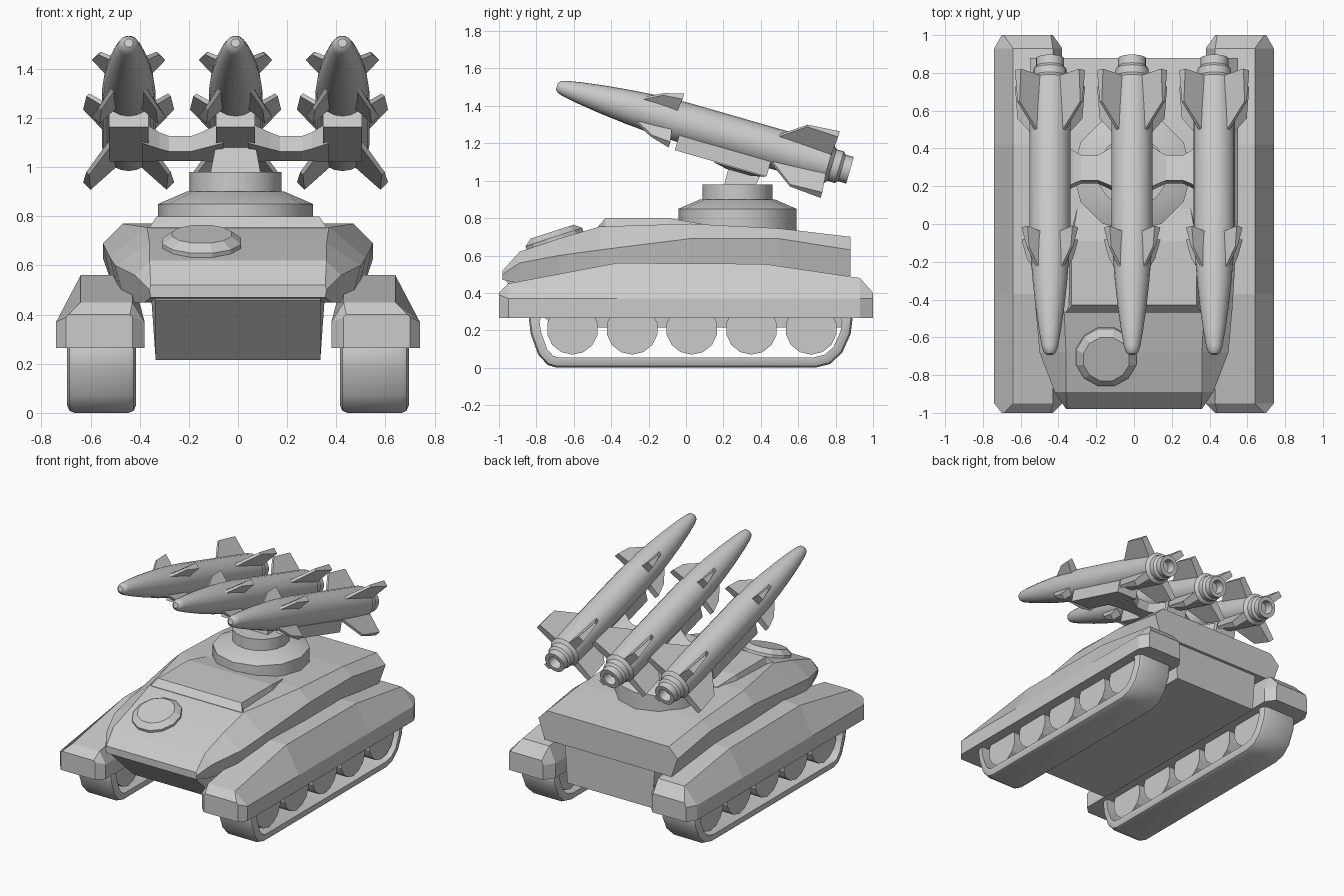
import bpy, math
from mathutils import Vector

if "Cube" in bpy.data.objects:
    bpy.data.objects.remove(bpy.data.objects["Cube"], do_unlink=True)

grey = bpy.data.materials.new("plain grey")
grey.use_nodes = True
COLOR = (0.6, 0.6, 0.6, 1)
grey.diffuse_color = COLOR
grey.node_tree.nodes["Principled BSDF"].inputs["Base Color"].default_value = COLOR


def loft(name, rings, closed=False, smooth=None, loc=(0, 0, 0), tilt=0):
    """Skin a row of equal-sized point rings; closed joins the last to the first."""
    n, m = len(rings[0]), len(rings)
    verts = [p for r in rings for p in r]
    faces = [(i * n + j, i * n + (j + 1) % n,
              (i + 1) % m * n + (j + 1) % n, (i + 1) % m * n + j)
             for i in range(m if closed else m - 1) for j in range(n)]
    if not closed:
        faces += [tuple(range(n))[::-1], tuple(range((m - 1) * n, m * n))]
    mesh = bpy.data.meshes.new(name)
    mesh.from_pydata(verts, [], faces)
    mesh.materials.append(grey)
    ob = bpy.data.objects.new(name, mesh)
    bpy.context.collection.objects.link(ob)
    ob.location = loc
    ob.rotation_euler.x = math.radians(tilt)
    # Face all normals outward
    bpy.ops.object.select_all(action='DESELECT')
    bpy.context.view_layer.objects.active = ob
    ob.select_set(True)
    bpy.ops.object.mode_set(mode='EDIT')
    bpy.ops.mesh.select_all(action='SELECT')
    bpy.ops.mesh.normals_make_consistent(inside=False)
    bpy.ops.object.mode_set(mode='OBJECT')
    if smooth:
        bpy.ops.object.shade_smooth_by_angle(angle=math.radians(smooth))
    return ob


def lathe(name, profile, sides, axis, smooth=None, phase=0, **place):
    """Turn (radius, distance) pairs around the x, y or z axis."""
    rings = []
    for r, d in profile:
        ring = []
        for k in range(sides):
            a = 2 * math.pi * (k + phase) / sides
            c, s = r * math.cos(a), r * math.sin(a)
            ring.append({"x": (d, c, s), "y": (c, d, s), "z": (c, s, d)}[axis])
        rings.append(ring)
    return loft(name, rings, smooth=smooth, **place)


def mirrored(half, y):
    """Full cross-section at y from the right half, listed bottom to top."""
    return [(x, y, z) for x, z in half] + [(-x, y, z) for x, z in reversed(half)]


# Upper hull: y, bottom, widest edge, shoulder
stations = [
    (-0.98, (0.355, 0.47), (0.36, 0.50), (0.355, 0.52)),
    (-0.89, (0.38, 0.45), (0.42, 0.56), (0.36, 0.62)),
    (-0.68, (0.46, 0.45), (0.50, 0.60), (0.36, 0.69)),
    (-0.46, (0.48, 0.45), (0.52, 0.63), (0.37, 0.755)),
    (0.02, (0.50, 0.46), (0.55, 0.69), (0.47, 0.77)),
    (0.50, (0.50, 0.48), (0.55, 0.69), (0.48, 0.745)),
    (0.88, (0.50, 0.49), (0.55, 0.63), (0.48, 0.70)),
]
loft("upper_hull", [mirrored(s[1:], s[0]) for s in stations])

# Lower hull with a raked bow
loft("lower_hull", [mirrored([(0.335, zb), (0.355, 0.50)], y)
                    for y, zb in ((-0.96, 0.46), (-0.70, 0.215), (0.86, 0.215))])

# Raised roof plate
loft("roof_plate", [mirrored([(w + 0.03, 0.70), (w, z)], y)
                    for y, w, z in ((-0.47, 0.36, 0.755), (-0.43, 0.33, 0.80),
                                    (-0.09, 0.33, 0.80), (0.08, 0.30, 0.77))])

# Round driver's hatch lying on the glacis
lathe("hatch", [(0.165, -0.02), (0.165, 0.02), (0.125, 0.05)], 12, "z",
      phase=0.5, loc=(-0.147, -0.70, 0.68), tilt=18)

# Fenders: y, inner x, outer x, crease z, top inner x, top outer x, top z
fender = [
    (-1.00, 0.43, 0.70, 0.39, 0.44, 0.69, 0.40),
    (-0.95, 0.38, 0.74, 0.37, 0.43, 0.64, 0.45),
    (-0.37, 0.38, 0.74, 0.37, 0.43, 0.64, 0.56),
    (0.42, 0.38, 0.74, 0.37, 0.43, 0.64, 0.555),
    (0.93, 0.38, 0.74, 0.37, 0.43, 0.64, 0.48),
    (1.00, 0.43, 0.70, 0.37, 0.44, 0.69, 0.40),
]

# Track path, seen from the side
path = [Vector(p) for p in (
    (-0.69, 0), (0.69, 0), (0.77, 0.02), (0.835, 0.08), (0.88, 0.18), (0.89, 0.26),
    (0.86, 0.32), (-0.81, 0.32), (-0.84, 0.26), (-0.83, 0.18), (-0.79, 0.07), (-0.74, 0.015))]


def track_ring(i, sign):
    """Chamfered band section at one path point, mitred at the corner."""
    a = (path[i] - path[i - 1]).normalized()
    b = (path[(i + 1) % len(path)] - path[i]).normalized()
    n = Vector((-a.y - b.y, a.x + b.x)).normalized()
    n /= n.dot(Vector((-a.y, a.x)))
    section = ((0.415, 0.055), (0.415, 0.03), (0.425, 0.008), (0.445, 0),
               (0.665, 0), (0.685, 0.008), (0.695, 0.03), (0.695, 0.055))
    return [(sign * x, *(path[i] + n * d)) for x, d in section]


for side, sign in (("left", 1), ("right", -1)):
    loft(side + "_fender", [[(sign * x, y, z) for x, z in (
        (xi, 0.265), (xo, 0.265), (xo, zc), (to, zt), (ti, zt), (xi, zc))]
        for y, xi, xo, zc, ti, to, zt in fender])
    loft(side + "_track", [track_ring(i, sign) for i in range(len(path))],
         closed=True, smooth=35)
    for k in range(5):
        lathe(f"{side}_wheel_{k + 1}", [(0.138, -0.11), (0.138, 0.11)], 14, "x",
              phase=0.5, loc=(sign * 0.555, -0.607 + 0.319 * k, 0.208))

# Turntable
MID = -0.01
lathe("turntable", [(0.315, 0.70), (0.315, 0.85), (0.20, 0.90)], 12, "z", 35,
      loc=(MID, 0.275, 0))
lathe("turntable_drum", [(0.187, 0.88), (0.187, 0.98)], 16, "z", 35, loc=(MID, 0.275, 0))

# Pedestal leaning with the launcher
loft("pedestal", [[(MID + sx * w, y, z) for sx, y, z in (
    (-1, y0, z0), (1, y0, z0), (1, y1, z1), (-1, y1, z1))]
    for w, y0, z0, y1, z1 in ((0.105, 0.20, 0.96, 0.365, 0.96),
                              (0.075, 0.24, 1.12, 0.42, 1.07))])

# Launcher and missiles share one tilted frame with its origin at the nose tips
FRAME = dict(loc=(0, -0.69, 1.505), tilt=-16)
SPACING = 0.435


def box_ring(x, s0, s1, u0, u1):
    return [(x, s0, u0), (x, s1, u0), (x, s1, u1), (x, s0, u1)]


# Cross arms, waisted between the rails
for side, sign in (("left", 1), ("right", -1)):
    loft(side + "_cross_arm", [box_ring(MID + sign * x, *r) for x, r in (
        (0.05, (0.92, 1.20, -0.16, -0.07)), (0.14, (0.97, 1.15, -0.17, -0.10)),
        (0.18, (0.99, 1.13, -0.175, -0.11)), (0.27, (0.99, 1.13, -0.175, -0.11)),
        (0.31, (0.97, 1.15, -0.17, -0.10)), (0.38, (0.92, 1.20, -0.16, -0.07)))], **FRAME)

# Body of revolution, ending in a hollow nozzle
body = [(0.018, 0), (0.032, 0.012), (0.042, 0.04), (0.058, 0.13), (0.076, 0.26),
        (0.091, 0.40), (0.102, 0.54), (0.109, 0.70), (0.109, 1.51), (0.088, 1.53),
        (0.088, 1.57), (0.074, 1.585), (0.074, 1.63), (0.046, 1.63), (0.04, 1.57)]

# Fin outlines: root front, tip front, tip back, root back as (distance, radius)
fins = {"front": ((0.43, 0.07), (0.56, 0.165), (0.665, 0.19), (0.65, 0.07)),
        "rear": ((1.20, 0.09), (1.345, 0.235), (1.52, 0.24), (1.51, 0.09))}
half_width = (0.01, 0.008, 0.022, 0.03)

for k, place in enumerate(("right", "middle", "left")):
    x = MID + SPACING * (k - 1)
    rail = loft(place + "_rail", [box_ring(x + dx, 0.70, 1.21, -0.155, -0.06)
                                  for dx in (-0.08, 0.08)], **FRAME)
    tip = dict(loc=(x, -0.69, 1.505), tilt=-16)
    lathe(place + "_missile_body", body, 20, "y", 32, **tip)
    for kind, outline in fins.items():
        for q in range(4):
            a = math.radians(45 + 90 * q)
            c, s = math.cos(a), math.sin(a)
            loft(f"{place}_{kind}_fin_{q + 1}", [
                [(r * c - e * w * s, d, r * s + e * w * c)
                 for (d, r), w in zip(outline, half_width)] for e in (-1, 1)], **tip)
